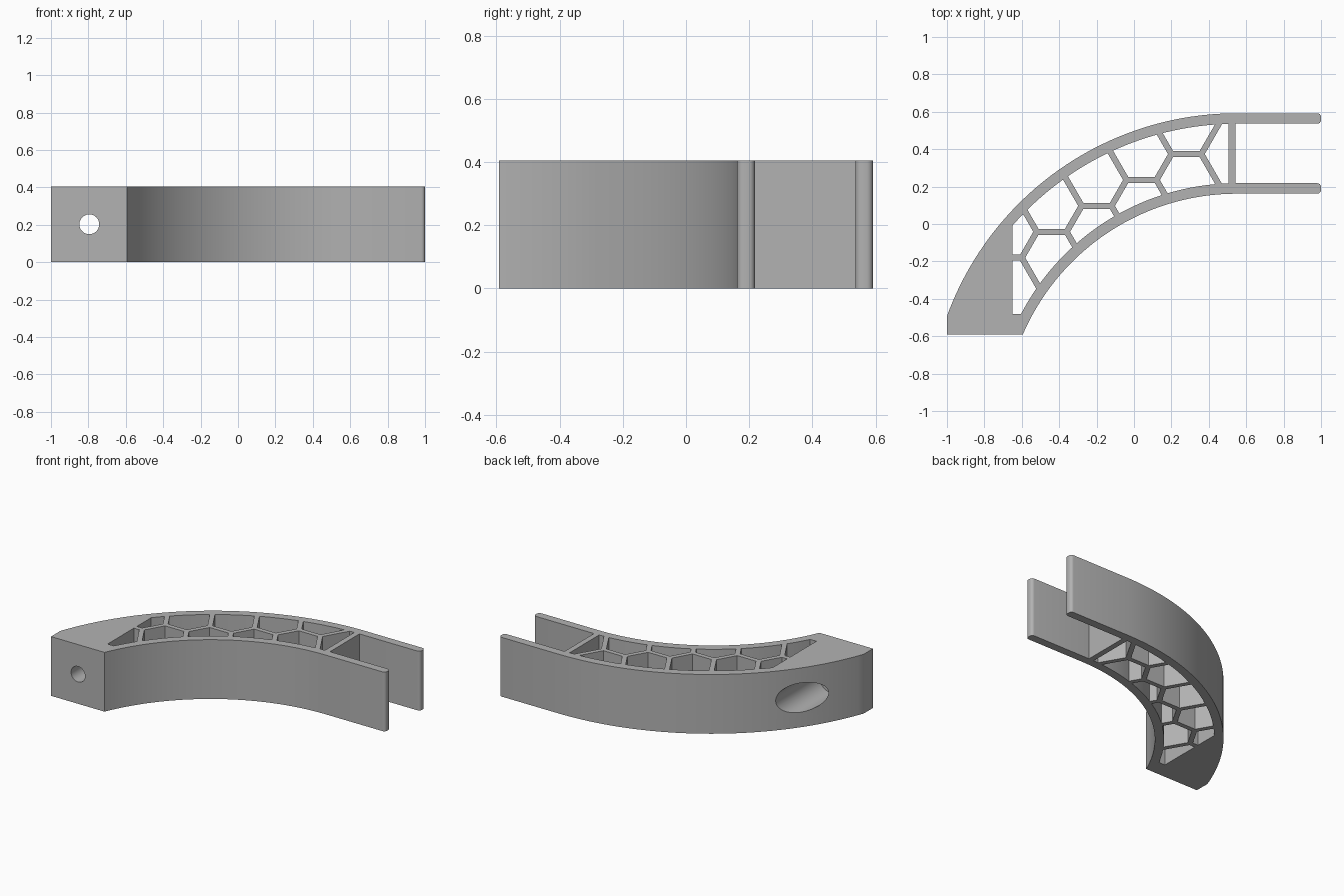
import bpy
import bmesh
import math
from mathutils import Vector, Matrix

if "Cube" in bpy.data.objects:
    bpy.data.objects.remove(bpy.data.objects["Cube"], do_unlink=True)

HEIGHT = 0.405
CX = 0.55                        # both arcs are centred on this x
OUT_R, OUT_Y = 1.65, -1.058      # outer arc radius and centre y
IN_R, IN_Y = 1.246, -1.084       # inner arc radius and centre y
WALL = 0.056                     # rim thickness
STRUT = 0.032                    # honeycomb thickness

grey = bpy.data.materials.new("plain grey")
grey.use_nodes = True
colour = (0.45, 0.45, 0.45, 1)
grey.diffuse_color = colour
grey.node_tree.nodes["Principled BSDF"].inputs["Base Color"].default_value = colour


def arc(cx, cy, r, start, end, steps):
    """Points along an arc, angles in radians."""
    return [(cx + r * math.cos(a), cy + r * math.sin(a))
            for a in (start + (end - start) * i / steps for i in range(steps + 1))]


def add_object(name, bm):
    bmesh.ops.recalc_face_normals(bm, faces=bm.faces)
    mesh = bpy.data.meshes.new(name)
    bm.to_mesh(mesh)
    bm.free()
    mesh.materials.append(grey)
    obj = bpy.data.objects.new(name, mesh)
    bpy.context.collection.objects.link(obj)
    return obj


def prism(name, outline, z0, z1):
    """Extrude a flat outline upwards."""
    bm = bmesh.new()
    face = bm.faces.new([bm.verts.new((x, y, z0)) for x, y in outline])
    top = bmesh.ops.extrude_face_region(bm, geom=[face])["geom"]
    bmesh.ops.translate(bm, vec=(0, 0, z1 - z0),
                        verts=[v for v in top if isinstance(v, bmesh.types.BMVert)])
    return add_object(name, bm)


def bore(name, radius, y0, y1):
    """Cylinder along y through the mounting block."""
    bm = bmesh.new()
    place = (Matrix.Translation((-0.795, (y0 + y1) / 2, HEIGHT / 2))
             @ Matrix.Rotation(math.pi / 2, 4, "X"))
    bmesh.ops.create_cone(bm, cap_ends=True, segments=48, radius1=radius,
                          radius2=radius, depth=y1 - y0, matrix=place)
    return add_object(name, bm)


def cut(target, cutter):
    """Subtract the cutter and discard it."""
    mod = target.modifiers.new("cut", "BOOLEAN")
    mod.operation = "DIFFERENCE"
    mod.solver = "EXACT"
    mod.object = cutter
    bpy.context.view_layer.objects.active = target
    bpy.ops.object.modifier_apply(modifier=mod.name)
    bpy.data.objects.remove(cutter, do_unlink=True)


def arm_tip(y0, y1, r=0.02):
    """Rounded end of an arm, from its low corner to its high one."""
    return (arc(1 - r, y0 + r, r, -math.pi / 2, 0, 4)
            + arc(1 - r, y1 - r, r, 0, math.pi / 2, 4))


# Bracket outline: block, inner arc, two arms, outer arc
top_y = OUT_Y + OUT_R
low_y = IN_Y + IN_R
base_y = -top_y
in_start = math.pi - math.asin((base_y - IN_Y) / IN_R)
out_end = math.acos((-1 - CX) / OUT_R)
outline = [(-1, base_y)]
outline += arc(CX, IN_Y, IN_R, in_start, math.pi / 2, 48)
outline += arm_tip(low_y, low_y + WALL)
outline += [(0.543, low_y + WALL), (0.543, top_y - WALL)]
outline += arm_tip(top_y - WALL, top_y)
outline += arc(CX, OUT_Y, OUT_R, math.pi / 2, out_end, 48)
bracket = prism("curved_bracket", outline, 0, HEIGHT)

# Cavity between the rims, from the block to the cross wall
LEFT, RIGHT, FLOOR = -0.65, 0.505, -0.48
r_in, r_out = IN_R + WALL, OUT_R - WALL
cavity_outline = [(LEFT, FLOOR)]
cavity_outline += arc(CX, IN_Y, r_in, math.pi - math.asin((FLOOR - IN_Y) / r_in),
                      math.acos((RIGHT - CX) / r_in), 48)
cavity_outline += arc(CX, OUT_Y, r_out, math.acos((RIGHT - CX) / r_out),
                      math.acos((LEFT - CX) / r_out), 48)
cavity = prism("cavity_cutter", cavity_outline, -0.1, HEIGHT + 0.1)
cavity.hide_render = True

# Honeycomb struts are kept out of the cavity
EDGE = 0.16
half, rise = Vector((EDGE / 2, 0)), Vector((0, EDGE * math.sin(math.pi / 3)))
down_right, up_left = half - rise, rise - half
struts = []
for k in range(5):
    left = Vector((0.20, 0.374)) - k * (3 * half + rise)
    right = left + 2 * half
    struts.append((left, right))
    struts.append((right, right + down_right * 1.55))
    if k < 4:
        struts.append((left, left + up_left * 1.55))
        struts.append((left, left - half - rise))
    if k == 0:
        struts.append((right, right + (half + rise) * 1.55))

for i, (a, b) in enumerate(struts):
    along = (b - a).normalized()
    side = Vector((-along.y, along.x)) * STRUT / 2
    a, b = a - along * 0.009, b + along * 0.009
    extra = 0.2 + 0.003 * i
    cut(cavity, prism("strut_cutter", [a - side, b - side, b + side, a + side],
                      -extra, HEIGHT + extra))
cut(bracket, cavity)

# Screw hole with a wide recess on the curved side
cut(bracket, bore("recess_cutter", 0.10, -0.44, 0.5))
cut(bracket, bore("screw_cutter", 0.053, -0.8, 0.4))

bpy.ops.object.select_all(action="DESELECT")
bracket.select_set(True)
bpy.context.view_layer.objects.active = bracket
bpy.ops.object.shade_smooth_by_angle(angle=math.radians(25))
